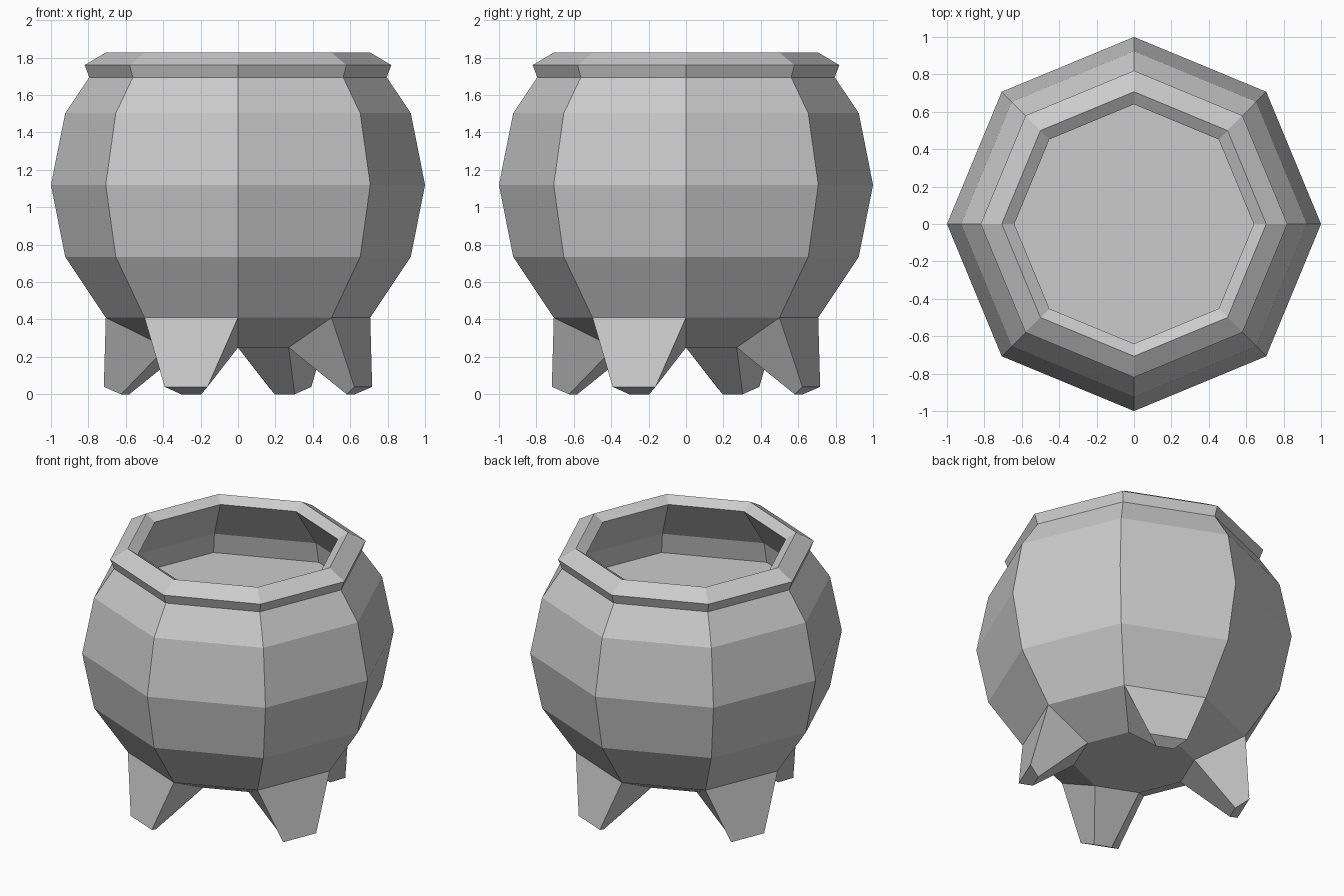
import bpy
from math import cos, sin, pi

if "Cube" in bpy.data.objects:
    bpy.data.objects.remove(bpy.data.objects["Cube"])

SIDES = 8


def make_object(name, verts, faces):
    mesh = bpy.data.meshes.new(name)
    mesh.from_pydata(verts, [], faces)
    mesh.update()
    obj = bpy.data.objects.new(name, mesh)
    bpy.context.collection.objects.link(obj)
    return obj


def lathe(name, profile):
    """Spin (radius, z) points, listed bottom to top, capping both ends."""
    n = SIDES
    verts = [(r * cos(2 * pi * i / n), r * sin(2 * pi * i / n), z)
             for r, z in profile for i in range(n)]
    faces = [(k * n + i, k * n + (i + 1) % n, (k + 1) * n + (i + 1) % n, (k + 1) * n + i)
             for k in range(len(profile) - 1) for i in range(n)]
    last = (len(profile) - 1) * n
    faces.append(tuple(reversed(range(n))))
    faces.append(tuple(range(last, last + n)))
    return make_object(name, verts, faces)


# Pot: faceted belly, flared rim, inner wall and the flat inner floor
lathe("pot", [
    (0.383, 0.25), (0.707, 0.41), (0.924, 0.735), (1.0, 1.12), (0.924, 1.503),
    (0.795, 1.695), (0.82, 1.76), (0.707, 1.827),
    (0.64, 1.785), (0.86, 1.48), (0.89, 1.335),
])


# Legs: tapered blocks growing from alternate facets of the lower belly
def leg(name, angle):
    half = pi / SIDES

    def point(radial, side, z):
        return (radial * cos(angle) - side * sin(angle),
                radial * sin(angle) + side * cos(angle), z)

    def quad(outer, inner):
        (ro, so, zo), (ri, si, zi) = outer, inner
        return [point(ro, -so, zo), point(ro, so, zo), point(ri, si, zi), point(ri, -si, zi)]

    top = quad((0.707 * cos(half), 0.707 * sin(half), 0.41),
               (0.383 * cos(half), 0.383 * sin(half), 0.25))
    foot = quad((0.725, 0.124, 0.04), (0.653, 0.058, 0.0))
    faces = [(i + 4, (i + 1) % 4 + 4, (i + 1) % 4, i) for i in range(4)]
    make_object(name, top + foot, faces + [(7, 6, 5, 4), (0, 1, 2, 3)])


for i, place in enumerate(("back_right", "back_left", "front_left", "front_right")):
    leg(place + "_leg", pi * 3 / 8 + i * pi / 2)
